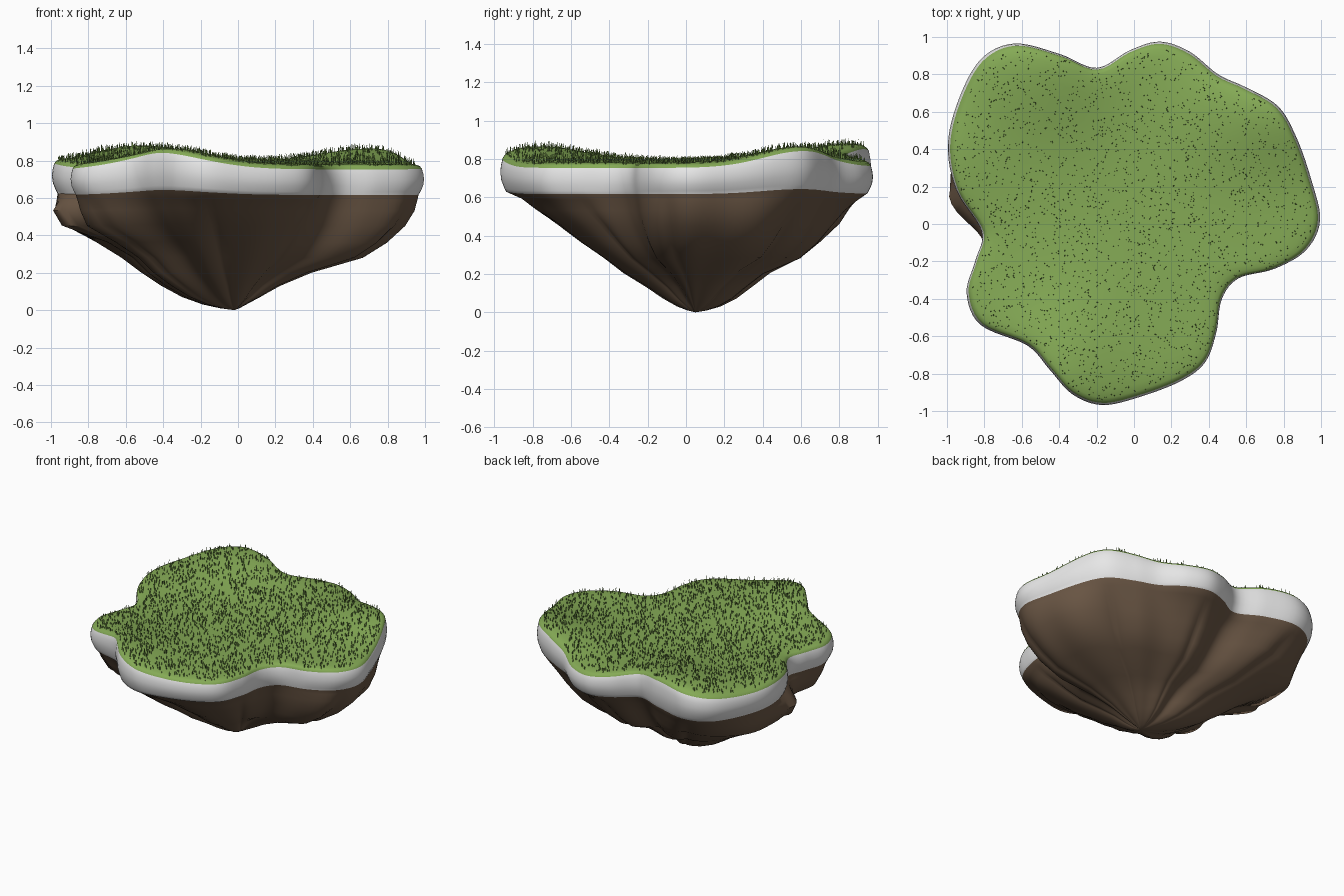
import bpy, bmesh, math, random
from mathutils import Vector

random.seed(4)
cube = bpy.data.objects.get("Cube")
if cube:
    bpy.data.objects.remove(cube, do_unlink=True)


def material(name, colour):
    mat = bpy.data.materials.new(name)
    mat.use_nodes = True
    mat.diffuse_color = (*colour, 1)
    mat.node_tree.nodes["Principled BSDF"].inputs["Base Color"].default_value = (*colour, 1)
    return mat


GRASS, STONE, SOIL = range(3)
island_mats = [material("grass green", (.235, .405, .092)),
               material("pale stone", (.8, .8, .8)),
               material("brown soil", (.148, .096, .06))]
blade_mat = material("blade green", (.17, .3, .065))

# Coastline control points, counterclockwise
COAST = [(.995, .02), (.95, .23), (.87, .46), (.77, .63), (.6, .73), (.45, .8),
         (.3, .92), (.14, .975), (-.02, .93), (-.2, .835), (-.4, .91), (-.64, .965),
         (-.82, .88), (-.94, .66), (-.995, .42), (-.95, .18), (-.815, -.04),
         (-.85, -.2), (-.895, -.37), (-.82, -.54), (-.57, -.65), (-.45, -.78),
         (-.33, -.91), (-.17, -.968), (.03, -.925), (.25, -.84), (.38, -.74),
         (.44, -.58), (.47, -.4), (.56, -.29), (.75, -.24), (.92, -.14)]
STEPS = 6
APEX = Vector((-.02, .05))


def closed_spline(points, steps):
    pts = [Vector(p) for p in points]
    result = []
    for i in range(len(pts)):
        a, b, c, d = (pts[(i + k - 1) % len(pts)] for k in range(4))
        for s in range(steps):
            t = s / steps
            result.append(.5 * (2 * b + (c - a) * t + (2 * a - 5 * b + 4 * c - d) * t ** 2
                                + (3 * b - a - 3 * c + d) * t ** 3))
    return result


coast = closed_spline(COAST, STEPS)

# Soft mounds near the shore: centre, widths along x and y, height
MOUNDS = [(-.4, -.82, .34, .42, .088), (.76, .61, .45, .31, .088),
          (-.5, .88, .42, .4, .1), (-.98, .35, .35, .3, .025)]


def hills(p):
    return sum(h * math.exp(-((p.x - x) / wx) ** 2 - ((p.y - y) / wy) ** 2)
               for x, y, wx, wy, h in MOUNDS)


def top_height(p, t):
    """Ground height, rolling down close to the shore."""
    return .782 + hills(p) - .01 * max(0, (t - .85) / .12) ** 2


bm = bmesh.new()
rings, bands = [], []


def add_ring(position, mat):
    rings.append([bm.verts.new(position(p)) for p in coast])
    bands.append(mat)


# Grass surface, with its rounded lip
for t in (.1, .22, .35, .48, .6, .7, .79, .86, .92, .96):
    add_ring(lambda p: (*(p * t), top_height(p * t, t)), GRASS)
for t, z in ((.978, .767), (.988, .753)):
    add_ring(lambda p: (*(p * t), z + hills(p)), GRASS)

# Stone band: from the lip down to a nearly level line
for t, f in ((.996, .2), (1, .4), (.995, .65), (.98, .88), (.97, 1)):
    def band(p):
        lip, base = .753 + hills(p), .616 + .3 * hills(p)
        return (*(p * t), lip + (base - lip) * f)
    add_ring(band, STONE)

# Soil underside: height, then reach toward east, north, west and south
UNDERSIDE = [(.585, .968, .92, .972, .9), (.53, .96, .85, .968, .84),
             (.45, .92, .78, .95, .72), (.36, .83, .7, .76, .6),
             (.28, .7, .6, .62, .48), (.2, .42, .39, .53, .37),
             (.13, .25, .29, .42, .25), (.07, .14, .21, .3, .16),
             (.03, .06, .13, .18, .09), (.01, .025, .06, .08, .04)]
for z, east, north, west, south in UNDERSIDE:
    def under(p):
        d = (p - APEX).normalized()
        reach = ((east if d.x > 0 else west) * d.x ** 2
                 + (north if d.y > 0 else south) * d.y ** 2)
        angle = math.atan2(d.y, d.x)
        depth = min(1, (.62 - z) * 4)
        crease = (1 - abs(math.sin(4 * angle + .6))) ** 3
        ripple = math.sin(11 * angle + 1)
        reach *= 1 - depth * (.08 * crease + .03 * ripple)
        # Overhanging bulge under the western cove
        cove = math.exp(-((angle % math.tau - 3.08) / .2) ** 2)
        reach += .13 * cove * math.exp(-((z - .5) / .09) ** 2)
        return (*APEX.lerp(p, reach), z + .3 * hills(p) * z)
    add_ring(under, SOIL)

# Skin the rings and close both ends
count = len(coast)
centre = bm.verts.new((0, 0, top_height(Vector((0, 0)), 0)))
apex = bm.verts.new((*APEX, 0))
for i in range(count):
    j = (i + 1) % count
    bm.faces.new((centre, rings[0][i], rings[0][j])).material_index = GRASS
    for upper, lower, mat in zip(rings, rings[1:], bands[1:]):
        bm.faces.new((upper[i], lower[i], lower[j], upper[j])).material_index = mat
    bm.faces.new((rings[-1][i], apex, rings[-1][j])).material_index = SOIL
bmesh.ops.recalc_face_normals(bm, faces=bm.faces)


def finish(bm, name, mats):
    mesh = bpy.data.meshes.new(name)
    bm.to_mesh(mesh)
    bm.free()
    for mat in mats:
        mesh.materials.append(mat)
    obj = bpy.data.objects.new(name, mesh)
    bpy.context.collection.objects.link(obj)
    return obj


island = finish(bm, "floating_island", island_mats)
bpy.context.view_layer.objects.active = island
island.select_set(True)
bpy.ops.object.shade_smooth_by_angle(angle=math.radians(50))
island.select_set(False)

# Grass blades, scattered evenly by the area of each coastline wedge
bm = bmesh.new()
areas = [abs(coast[i - 1].cross(coast[i])) for i in range(count)]
for i in random.choices(range(count), areas, k=3000):
    t = .97 * math.sqrt(random.random())
    spot = coast[i - 1].lerp(coast[i], random.random()) * t
    root = Vector((*spot, top_height(spot, t) - .004))
    turn = random.uniform(0, math.tau)
    height = random.uniform(.02, .038)
    for k in range(2):
        a = turn + k * math.pi / 2
        side = Vector((math.cos(a), math.sin(a), 0)) * .003
        lean = Vector((-side.y, side.x, 0)) * random.uniform(-2, 2)
        tip = root + lean + Vector((0, 0, height))
        bm.faces.new([bm.verts.new(v) for v in (root - side, root + side, tip)])
finish(bm, "grass_blades", [blade_mat])
